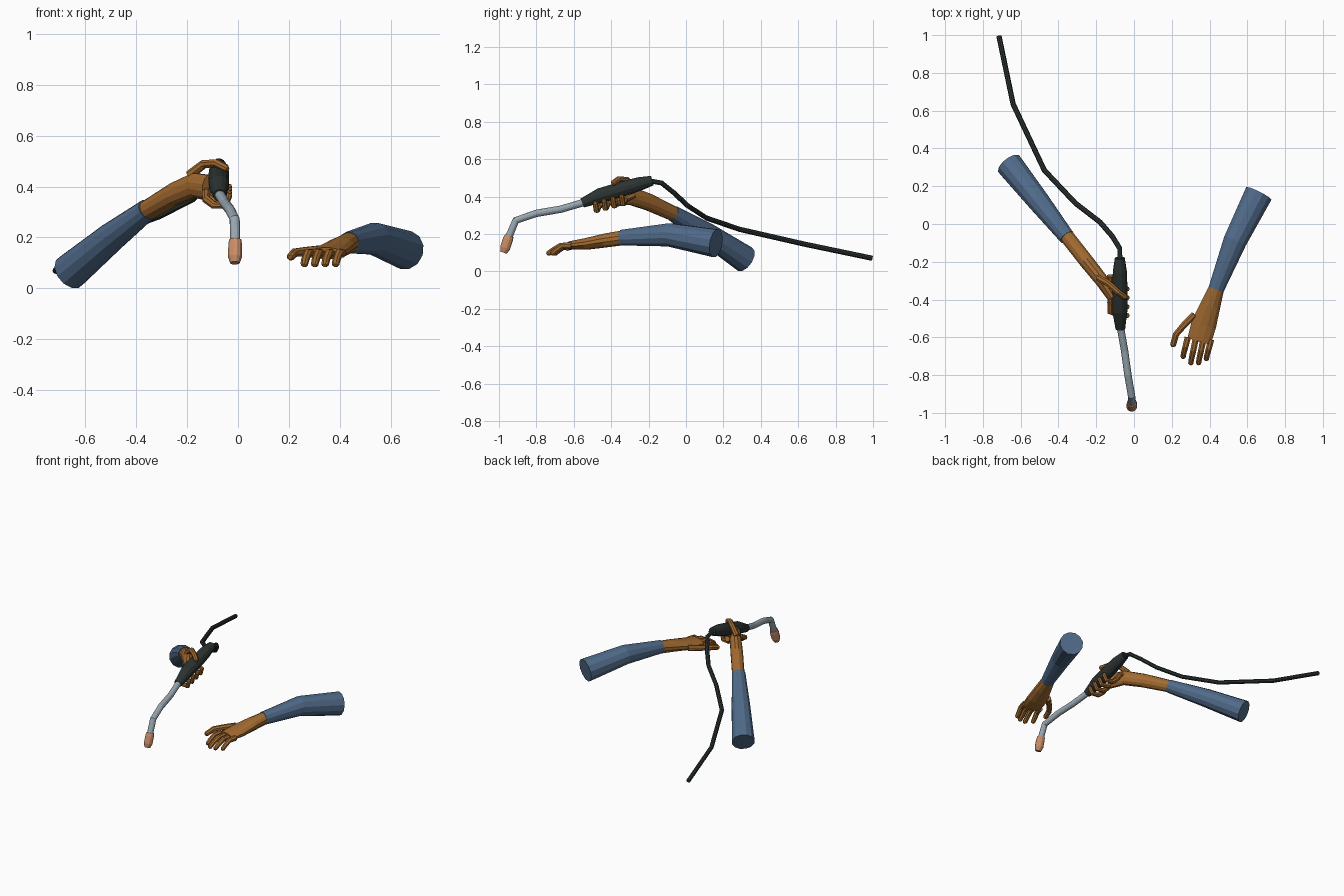
import bpy, bmesh, math
from mathutils import Vector

cube = bpy.data.objects.get("Cube")
if cube:
    bpy.data.objects.remove(cube)


def material(name, rgb):
    m = bpy.data.materials.new(name)
    m.use_nodes = True
    m.diffuse_color = (*rgb, 1)
    m.node_tree.nodes["Principled BSDF"].inputs["Base Color"].default_value = (*rgb, 1)
    return m


SLEEVE = material("blue_sleeve", (0.08, 0.145, 0.25))
SKIN = material("skin", (0.36, 0.145, 0.03))
RUBBER = material("black_rubber", (0.024, 0.033, 0.031))
STEEL = material("steel", (0.32, 0.39, 0.44))
COPPER = material("copper", (0.6, 0.27, 0.14))


def sweep(name, points, radii, mat, sides=12):
    """Tube through points; each radius is a number or (sideways, upward)."""
    pts = [Vector(p) for p in points]
    if not isinstance(radii, list):
        radii = [radii] * len(pts)
    bm = bmesh.new()
    rings, side = [], None
    for i, p in enumerate(pts):
        before = (p - pts[i - 1]).normalized() if i else Vector()
        after = (pts[i + 1] - p).normalized() if i < len(pts) - 1 else Vector()
        t = (before + after).normalized()
        side = t.cross(Vector((0, 0, 1))) if side is None else side - t * side.dot(t)
        side.normalize()
        up = side.cross(t)
        r = radii[i]
        a, b = r if isinstance(r, tuple) else (r, r)
        ring = []
        for k in range(sides):
            w = math.tau * (k + 0.5) / sides
            ring.append(bm.verts.new(p + side * a * math.cos(w) + up * b * math.sin(w)))
        rings.append(ring)
    for lo, hi in zip(rings, rings[1:]):
        for k in range(sides):
            n = (k + 1) % sides
            bm.faces.new((lo[k], lo[n], hi[n], hi[k]))
    bm.faces.new(rings[0])
    bm.faces.new(rings[-1])
    bmesh.ops.recalc_face_normals(bm, faces=bm.faces)
    mesh = bpy.data.meshes.new(name)
    bm.to_mesh(mesh)
    bm.free()
    mesh.materials.append(mat)
    ob = bpy.data.objects.new(name, mesh)
    bpy.context.collection.objects.link(ob)
    return ob


def digit(name, points, r):
    """Tapered finger or thumb with a blunt rounded tip."""
    pts = [Vector(p) for p in points]
    tip = pts[-1] + (pts[-1] - pts[-2]).normalized() * r * 0.5
    radii = [r * (1 - 0.06 * i) for i in range(len(pts))] + [r * 0.45]
    sweep(name, pts + [tip], radii, SKIN, 8)


# Torch: handle, neck, nozzle and trailing cable
sweep("torch_handle",
      [(-.075, -.18, .485), (-.075, -.25, .467), (-.075, -.34, .44),
       (-.075, -.46, .405), (-.072, -.555, .365)],
      [.027, .038, .042, .041, .026], RUBBER)
sweep("torch_neck",
      [(-.073, -.54, .37), (-.05, -.67, .332), (-.032, -.80, .31),
       (-.013, -.91, .272), (-.011, -.953, .17)], .02, STEEL)
sweep("torch_nozzle",
      [(-.011, -.945, .19), (-.011, -.952, .17), (-.012, -.967, .125), (-.012, -.976, .1)],
      [.025, .028, .028, .019], COPPER)
sweep("torch_cable",
      [(-.075, -.19, .483), (-.075, -.13, .472), (-.115, -.065, .42), (-.18, .01, .35),
       (-.31, .11, .285), (-.475, .285, .225), (-.64, .635, .145), (-.715, .995, .07)],
      .014, RUBBER, 8)

# Right arm, gripping the handle
sweep("right_sleeve", [(-.66, .315, .065), (-.505, .12, .195), (-.355, -.07, .31)],
      [.073, .06, .043], SLEEVE)
sweep("right_forearm_and_palm",
      [(-.36, -.06, .305), (-.25, -.2, .37), (-.17, -.3, .405), (-.115, -.385, .395)],
      [.04, (.04, .046), (.037, .05), (.03, .052)], SKIN)
for i, finger in enumerate(["index", "middle", "ring", "little"]):
    y, z = -.475 + .047 * i, .325 + .012 * i
    digit("right_" + finger + "_finger",
          [(-.125, y + .06, z + .05), (-.125, y + .01, z + .025), (-.095, y, z + .002),
           (-.05, y - .004, z), (-.036, y - .01, z + .04)], .018)
digit("right_thumb",
      [(-.19, -.285, .445), (-.135, -.315, .488), (-.085, -.36, .492), (-.047, -.388, .472)], .019)

# Left arm, open hand
sweep("left_sleeve", [(.66, .16, .15), (.535, -.09, .195), (.435, -.345, .18)],
      [.077, .064, .043], SLEEVE)
sweep("left_forearm_and_palm",
      [(.44, -.33, .18), (.405, -.43, .165), (.37, -.53, .147), (.345, -.62, .138)],
      [.041, (.055, .038), (.069, .032), (.066, .023)], SKIN)
for i, finger in enumerate(["index", "middle", "ring", "little"]):
    x = .285 + .041 * i
    reach = .115 if i in (1, 2) else .095
    y = -.6 if i == 0 else -.612
    digit("left_" + finger + "_finger",
          [(x, y, .138), (x - .012, y - reach * .5, .137),
           (x - .021, y - reach * .85, .113), (x - .025, y - reach * 1.08, .095)], .018)
digit("left_thumb",
      [(.32, -.48, .15), (.265, -.535, .145), (.222, -.585, .14), (.207, -.64, .125)], .02)
